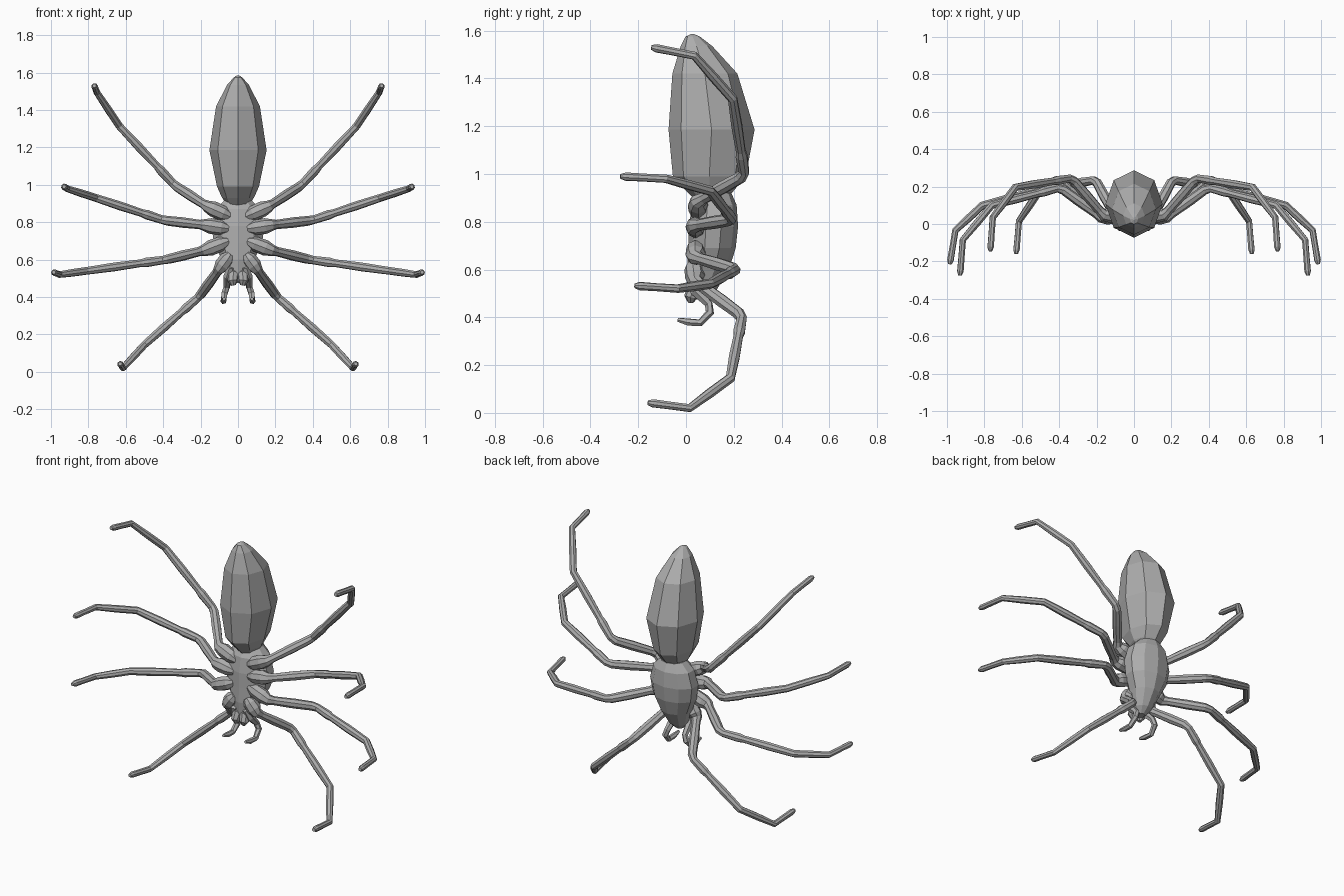
import bpy, bmesh, math
from mathutils import Vector

if "Cube" in bpy.data.objects:
    bpy.data.objects.remove(bpy.data.objects["Cube"])

grey = bpy.data.materials.new("mid_grey")
grey.diffuse_color = (0.42, 0.42, 0.42, 1)
grey.use_nodes = True
grey.node_tree.nodes["Principled BSDF"].inputs["Base Color"].default_value = grey.diffuse_color


def finish(name, bm, mirror=False):
    bmesh.ops.recalc_face_normals(bm, faces=bm.faces)
    me = bpy.data.meshes.new(name)
    bm.to_mesh(me)
    bm.free()
    me.materials.append(grey)
    ob = bpy.data.objects.new(name, me)
    bpy.context.collection.objects.link(ob)
    if mirror:
        m = ob.modifiers.new("mirror", 'MIRROR')
        m.use_axis[0] = True
        m.use_mirror_merge = False
    return ob


def skin(bm, rings):
    n = len(rings[0])
    for a, b in zip(rings, rings[1:]):
        for i in range(n):
            j = (i + 1) % n
            bm.faces.new((a[i], a[j], b[j], b[i]))
    bm.faces.new(rings[0][::-1])
    bm.faces.new(rings[-1])


def loft(name, sections, sides):
    # sections: height, half width, front y, back y, widest y fraction
    bm = bmesh.new()
    rings = []
    for z, rx, y0, y1 in sections:
        ring = []
        for i in range(sides):
            a = 2 * math.pi * i / sides
            ring.append(bm.verts.new((rx * math.sin(a), (y0 + y1) / 2 + (y1 - y0) / 2 * math.cos(a), z)))
        rings.append(ring)
    skin(bm, rings)
    return finish(name, bm)


def tube(name, pts, radii, sides=8):
    pts = [Vector(p) for p in pts]
    bm = bmesh.new()
    rings = []
    u = None
    for k, (p, r) in enumerate(zip(pts, radii)):
        d_in = (p - pts[k - 1]).normalized() if k else (pts[1] - p).normalized()
        d_out = (pts[k + 1] - p).normalized() if k < len(pts) - 1 else d_in
        t = (d_in + d_out).normalized()
        if u is None:
            u = t.orthogonal()
        u = (u - t * u.dot(t)).normalized()
        v = t.cross(u)
        rings.append([bm.verts.new(p + r * (u * math.cos(2 * math.pi * i / sides)
                                            + v * math.sin(2 * math.pi * i / sides)))
                      for i in range(sides)])
    skin(bm, rings)
    return finish(name, bm, mirror=True)


def leg(name, joints):
    hip, coxa, knee, shin, ankle, tip = [Vector(p) for p in joints]
    path = [(hip, .022), (hip.lerp(coxa, .3), .04), (hip.lerp(coxa, .75), .042), (coxa, .032),
            (coxa.lerp(knee, .12), .025), (coxa.lerp(knee, .55), .028), (knee.lerp(coxa, .08), .026),
            (knee.lerp(shin, .04), .023), (knee.lerp(shin, .25), .026), (knee.lerp(shin, .32), .021),
            (knee.lerp(shin, .65), .024), (shin, .021), (shin.lerp(ankle, .5), .021),
            (ankle, .018), (ankle.lerp(tip, .5), .017), (tip.lerp(ankle, .12), .018), (tip, .010)]
    tube(name, [p for p, r in path], [r for p, r in path])


# abdomen
loft("abdomen", [(0.87, .035, .06, .15), (0.93, .085, .00, .20), (0.99, .112, -.055, .25),
                 (1.185, .153, -.073, .287), (1.42, .117, -.057, .215),
                 (1.535, .058, -.022, .11), (1.575, .022, -.002, .058), (1.585, .005, .02, .035)], 8)

# head and thorax in one shell
loft("thorax", [(0.475, .025, .035, .085), (0.51, .055, .015, .125), (0.60, .092, .005, .18),
                (0.69, .135, .010, .208), (0.78, .150, .012, .218), (0.87, .125, .025, .212),
                (0.92, .075, .055, .19)], 10)

# jaws
tube("jaws", [(.022, .07, .55), (.026, .035, .52), (.028, .02, .485), (.024, .02, .462)],
     [.02, .032, .028, .012])

# feelers
tube("feelers", [(.04, .02, .56), (.055, .04, .51), (.06, .095, .455), (.072, .10, .42),
                 (.078, .06, .377), (.076, .01, .38), (.075, -.035, .39)],
     [.02, .024, .018, .018, .016, .016, .009], 6)

# four pairs of legs: hip, coxa end, knee, shin end, ankle, tip
leg("front_leg", [(.04, .03, .63), (.10, .04, .55), (.205, .235, .405),
                  (.50, .185, .145), (.615, .015, .02), (.63, -.16, .043)])
leg("second_leg", [(.05, .04, .70), (.18, .04, .65), (.385, .21, .60),
                   (.81, .10, .54), (.955, -.035, .52), (.985, -.215, .532)])
leg("third_leg", [(.05, .04, .765), (.18, .04, .785), (.395, .195, .81),
                  (.76, .10, .93), (.915, -.085, .98), (.93, -.275, .99)])
leg("rear_leg", [(.04, .05, .83), (.165, .05, .885), (.335, .245, .995),
                 (.635, .195, .1315 * 10), (.755, .035, 1.495), (.768, -.145, 1.53)])
